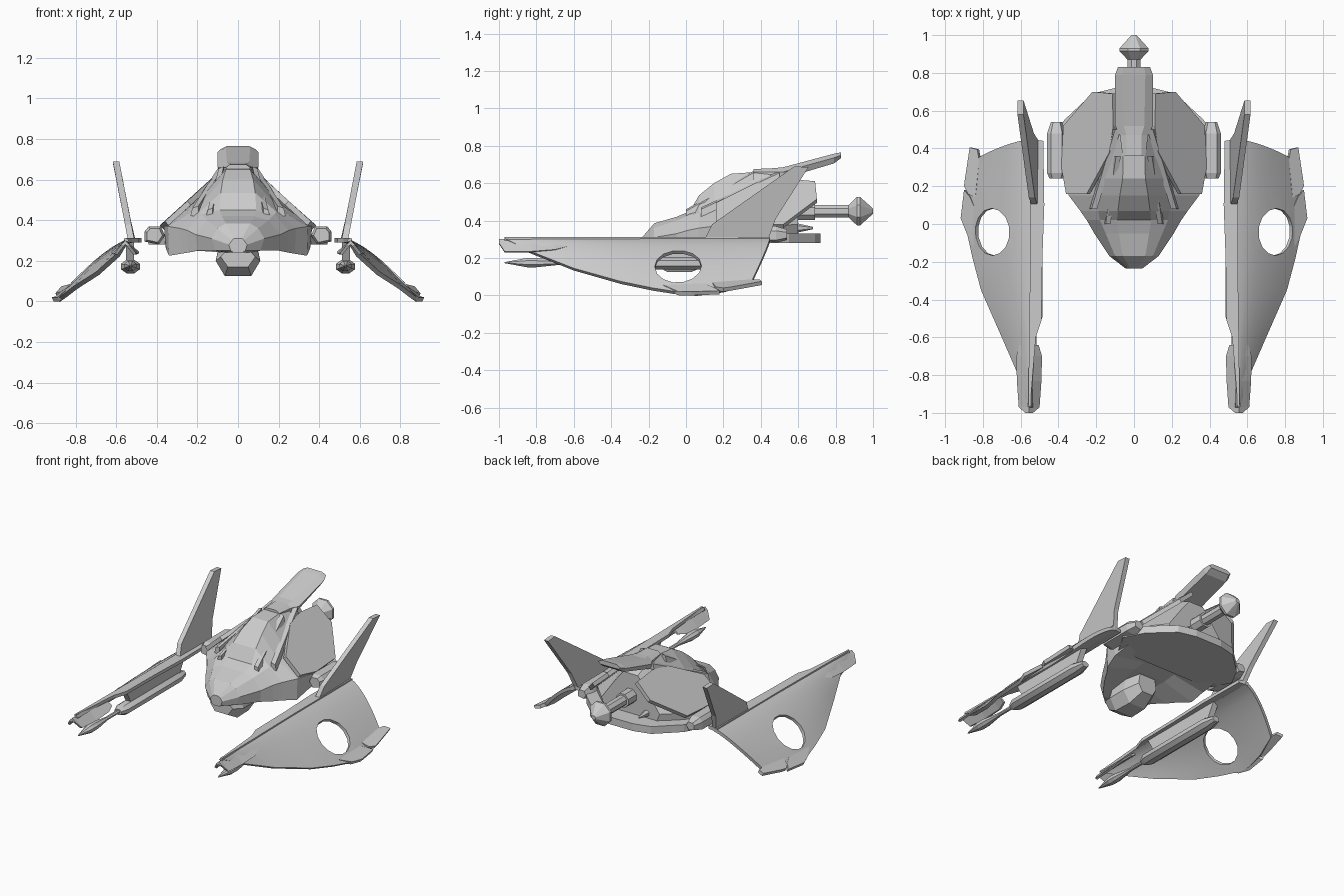
import bpy, bmesh, math
from mathutils import Vector

if "Cube" in bpy.data.objects:
    bpy.data.objects.remove(bpy.data.objects["Cube"])


def finish(name, bm, mirror=False, smooth=False):
    bmesh.ops.recalc_face_normals(bm, faces=bm.faces)
    me = bpy.data.meshes.new(name)
    bm.to_mesh(me)
    bm.free()
    ob = bpy.data.objects.new(name, me)
    bpy.context.collection.objects.link(ob)
    if mirror:
        ob.modifiers.new("mirror", "MIRROR").use_mirror_merge = False
    if smooth:
        bpy.ops.object.select_all(action="DESELECT")
        ob.select_set(True)
        bpy.context.view_layer.objects.active = ob
        bpy.ops.object.shade_smooth_by_angle(angle=math.radians(30))
    return ob


def loft(name, rings, mirror=False, smooth=False):
    """Skin closed rings of 3D points and cap both ends."""
    bm = bmesh.new()
    rs = [[bm.verts.new(p) for p in r] for r in rings]
    n = len(rs[0])
    for a, b in zip(rs, rs[1:]):
        for i in range(n):
            j = (i + 1) % n
            bm.faces.new((a[i], a[j], b[j], b[i]))
    bm.faces.new(rs[0])
    bm.faces.new(rs[-1])
    return finish(name, bm, mirror, smooth)


def slab(name, pts, offset, mirror=True):
    """Polygon thickened along a vector."""
    o = Vector(offset)
    return loft(name, [pts, [Vector(p) + o for p in pts]], mirror)


def body(name, rows):
    """Loft symmetric cross-sections: (y, half profile from top to bottom)."""
    return loft(name, [[(x, y, z) for x, z in half] + [(-x, y, z) for x, z in reversed(half)]
                       for y, half in rows])


def lathe(name, prof, x, z, sides=8, sx=1.0, mirror=False, smooth=False):
    """Revolve (y, radius) pairs about a y axis."""
    ang = [2 * math.pi * (i + 0.5) / sides for i in range(sides)]
    return loft(name, [[(x + r * sx * math.cos(a), y, z + r * math.sin(a)) for a in ang]
                       for y, r in prof], mirror, smooth)


# Main hull with raised canopy
body("hull", [
    (-.235, [(.02, .31), (.03, .30), (.045, .28), (.035, .25), (.02, .24)]),
    (-.17, [(.06, .385), (.10, .36), (.13, .31), (.11, .25), (.06, .24)]),
    (-.05, [(.08, .42), (.15, .40), (.21, .33), (.20, .25), (.09, .27)]),
    (.02, [(.09, .45), (.18, .43), (.25, .35), (.25, .24), (.10, .28)]),
    (.07, [(.085, .535), (.19, .44), (.285, .36), (.28, .235), (.11, .285)]),
    (.15, [(.075, .60), (.21, .45), (.345, .37), (.34, .225), (.12, .29)]),
    (.24, [(.06, .65), (.21, .48), (.365, .37), (.355, .26), (.12, .30)]),
    (.45, [(.055, .665), (.19, .52), (.36, .37), (.36, .29), (.12, .31)]),
    (.60, [(.055, .60), (.12, .52), (.22, .38), (.20, .33), (.08, .33)]),
])

# Chin pod under the nose
body("chin_pod", [
    (-.18, [(.05, .26), (.085, .22), (.05, .17)]),
    (-.10, [(.09, .28), (.11, .20), (.065, .125)]),
    (.03, [(.09, .29), (.11, .20), (.06, .125)]),
    (.13, [(.06, .29), (.07, .22), (.04, .17)]),
])

# Sloped armour plates beside the spine
slab("armour_plate", [(.115, .69, .61), (.22, .70, .515), (.375, .52, .38), (.385, .30, .375),
                      (.36, .16, .395), (.25, .16, .495), (.13, .38, .605), (.11, .52, .625)],
     (-.018, 0, -.02))

# Canopy side ribs
for i, (a, b, w) in enumerate([((.225, .08, .45), (.10, .50, .645), .03),
                               ((.15, .0, .44), (.095, .36, .645), .025)]):
    loft("canopy_rib_%d" % i, [[(x - w, y, z - .03), (x - w, y, z + .02), (x, y, z + .01),
                                (x + .01, y, z - .03)] for x, y, z in (a, b)], mirror=True)

# Rear lower rim
right = [(.36, .28), (.44, .42), (.37, .55), (.22, .69), (.10, .72)]
slab("rear_rim", [(x, y, .28) for x, y in right] + [(-x, y, .28) for x, y in reversed(right)],
     (0, 0, .05), mirror=False)

# Side pods
loft("side_pod", [[(.41 + dx * s, y, .325 + dz * s) for dx, dz in
                   ((-.05, 0), (-.03, .045), (.03, .045), (.05, .02), (.05, -.03), (-.02, -.045))]
                  for y, s in ((.24, .75), (.27, 1), (.48, 1), (.54, .6))], mirror=True)

# Tail boom rising over the back
body("tail_boom", [
    (.36, [(.04, .675), (.06, .66), (.06, .60)]),
    (.47, [(.04, .68), (.075, .66), (.075, .61)]),
    (.52, [(.055, .685), (.10, .66), (.085, .625)]),
    (.79, [(.06, .757), (.10, .735), (.08, .705)]),
    (.83, [(.055, .765), (.085, .75), (.07, .735)]),
])

# Rear thruster with diamond end, and small nozzles
lathe("rear_thruster", [(.5, .05), (.69, .05), (.69, .037), (.87, .037), (.915, .083),
                        (.93, .083), (1.0, .015)], 0, .45)
lathe("small_nozzle", [(.5, .02), (.57, .03), (.68, .006)], .12, .36, 6, mirror=True)

# Wing shell: rows of (inner x, inner y, outer x, outer y, outer z)
rows = [(.545, -.97, .56, -.97, .305), (.545, -.83, .60, -.83, .235), (.535, -.6, .70, -.6, .145),
        (.53, -.35, .81, -.35, .075), (.53, -.18, .855, -.18, .04), (.53, -.02, .89, -.02, .015),
        (.53, .08, .895, .06, .012), (.53, .24, .87, .2, .03), (.53, .45, .83, .35, .075)]
bm = bmesh.new()
grid = []
for xi, yi, xo, yo, zo in rows:
    ts = [k / 8 for k in range(9)]
    grid.append([bm.verts.new((xi + (xo - xi) * t, yi + (yo - yi) * t ** 1.6,
                               .31 + (zo - .31) * t ** 1.4)) for t in ts])
for a, b in zip(grid, grid[1:]):
    for k in range(8):
        bm.faces.new((a[k], a[k + 1], b[k + 1], b[k]))
wing = finish("wing", bm)
wing.data.flip_normals() if wing.data.polygons[0].normal.z < 0 else None
sol = wing.modifiers.new("thickness", "SOLIDIFY")
sol.thickness, sol.offset = .022, -1

# Round opening in each wing
bpy.ops.mesh.primitive_cylinder_add(vertices=14, radius=.125, depth=.3,
                                    location=(.755, -.042, .16), rotation=(0, math.radians(43), 0))
cutter = bpy.context.object
cutter.name = "wing_hole_cutter"
cutter.hide_render = True
cut = wing.modifiers.new("hole", "BOOLEAN")
cut.object, cut.operation, cut.solver = cutter, "DIFFERENCE", "EXACT"
bpy.ops.object.select_all(action="DESELECT")
wing.select_set(True)
bpy.context.view_layer.objects.active = wing
for m in ("thickness", "hole"):
    bpy.ops.object.modifier_apply(modifier=m)
bpy.data.objects.remove(cutter)
bpy.ops.object.shade_smooth_by_angle(angle=math.radians(30))
wing.modifiers.new("mirror", "MIRROR")

# Wing edge prongs
slab("wing_prong_front", [(.85, -.12, .055), (.89, -.04, .02), (.918, .03, .02),
                          (.90, .18, .025), (.87, .145, .045), (.85, .1, .065)], (-.01, 0, -.02))
slab("wing_prong_rear", [(.84, .14, .07), (.88, .16, .045), (.90, .20, .04), (.895, .24, .045),
                         (.87, .405, .075), (.83, .395, .085), (.82, .34, .085)], (-.01, 0, -.02))

# Inner wing rail
slab("wing_rail", [(.48, .44, .29), (.475, .1, .29), (.485, -.18, .29), (.49, -.51, .29),
                   (.52, -.6, .29), (.55, -.97, .29), (.56, -.97, .29), (.55, -.22, .29),
                   (.55, .45, .29)], (0, 0, .022))

# Bent cap over the wing tip
loft("wing_tip_cap", [[(.555 - w, y, z), (.555, y, .30), (.555 + w, y, z),
                       (.555 + w - .015, y, z - .005), (.555, y, .28), (.555 - w + .015, y, z - .005)]
                      for y, w, z in ((-.64, .05, .26), (-.70, .068, .245),
                                      (-.83, .065, .235), (-.97, .055, .235), (-1.0, .02, .28))],
     mirror=True)

# Upright fins
slab("fin", [(.51, .10, .30), (.525, .14, .38), (.585, .58, .69), (.585, .655, .685),
             (.53, .48, .41), (.505, .44, .30)], (.032, 0, 0))

# Under-wing guns: barrel, spear tip and mounting post
lathe("gun_barrel", [(-.54, .02), (-.49, .036), (.08, .036), (.16, .02)], .53, .172, 8, 1.4,
      True, True)
lathe("gun_spear", [(-.97, .003), (-.85, .027), (-.80, .027), (-.67, .012), (-.5, .012)],
      .53, .175, 8, 1.2, True)
slab("gun_post", [(.512, -.42, .19), (.512, .1, .19), (.512, .16, .30), (.512, -.48, .30)],
     (.04, 0, 0))
